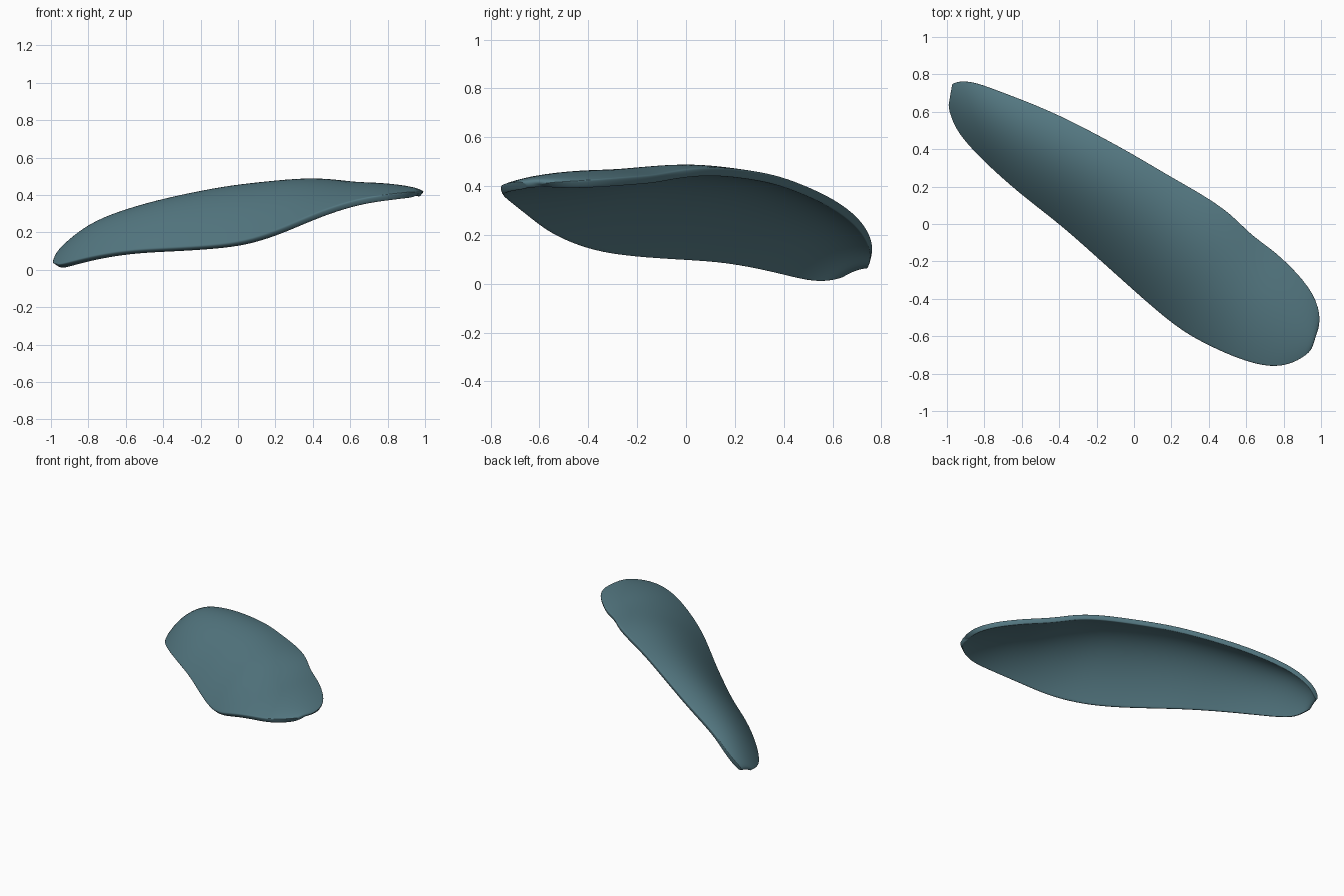
import bpy, bmesh, math
from mathutils import Vector

# Stations along the shell: front edge xyz, back edge xyz, crown height
STATIONS = [
    (-1.0, .65, .035, -.985, .745, .075, .005),
    (-.975, .55, .01, -.93, .77, .135, .03),
    (-.925, .46, .02, -.84, .757, .20, .055),
    (-.80, .325, .055, -.72, .712, .27, .08),
    (-.60, .147, .09, -.46, .615, .345, .10),
    (-.40, -.003, .10, -.20, .483, .405, .11),
    (-.20, -.183, .11, .00, .373, .445, .113),
    (.00, -.363, .13, .20, .253, .465, .115),
    (.15, -.495, .175, .38, .153, .475, .115),
    (.27, -.585, .225, .525, .053, .475, .095),
    (.38, -.645, .275, .62, -.05, .46, .08),
    (.52, -.71, .33, .72, -.12, .445, .065),
    (.66, -.757, .37, .805, -.19, .44, .052),
    (.79, -.77, .39, .945, -.335, .428, .037),
    (.91, -.717, .403, 1.005, -.48, .418, .018),
    (.96, -.66, .407, .98, -.60, .412, .005),
]
COLS = 12

# Arched skin lofted between the two edges, denser near the rim
bm = bmesh.new()
rows = []
for s in STATIONS:
    front, back = Vector(s[0:3]) + Vector((0, 0, .012)), Vector(s[3:6])
    row = []
    for i in range(COLS + 1):
        t = .5 - .5 * math.cos(math.pi * i / COLS)
        p = front.lerp(back, t)
        p.z += s[6] * 4 * t * (1 - t)
        row.append(bm.verts.new(p))
    rows.append(row)
for a, b in zip(rows, rows[1:]):
    for i in range(COLS):
        bm.faces.new((a[i], b[i], b[i + 1], a[i + 1]))
mesh = bpy.data.meshes.new("curved_shell")
bm.to_mesh(mesh)
bm.free()
shell = bpy.data.objects.new("curved_shell", mesh)
bpy.context.collection.objects.link(shell)

# Thickness towards the hollow side; subdivision rounds the rim
solid = shell.modifiers.new("thickness", 'SOLIDIFY')
solid.thickness = .036
solid.offset = -1
smooth = shell.modifiers.new("round_rim", 'SUBSURF')
smooth.levels = smooth.render_levels = 2

mat = bpy.data.materials.new("teal")
mat.diffuse_color = (.09, .19, .225, 1)
mesh.materials.append(mat)
mesh.polygons.foreach_set("use_smooth", [True] * len(mesh.polygons))
